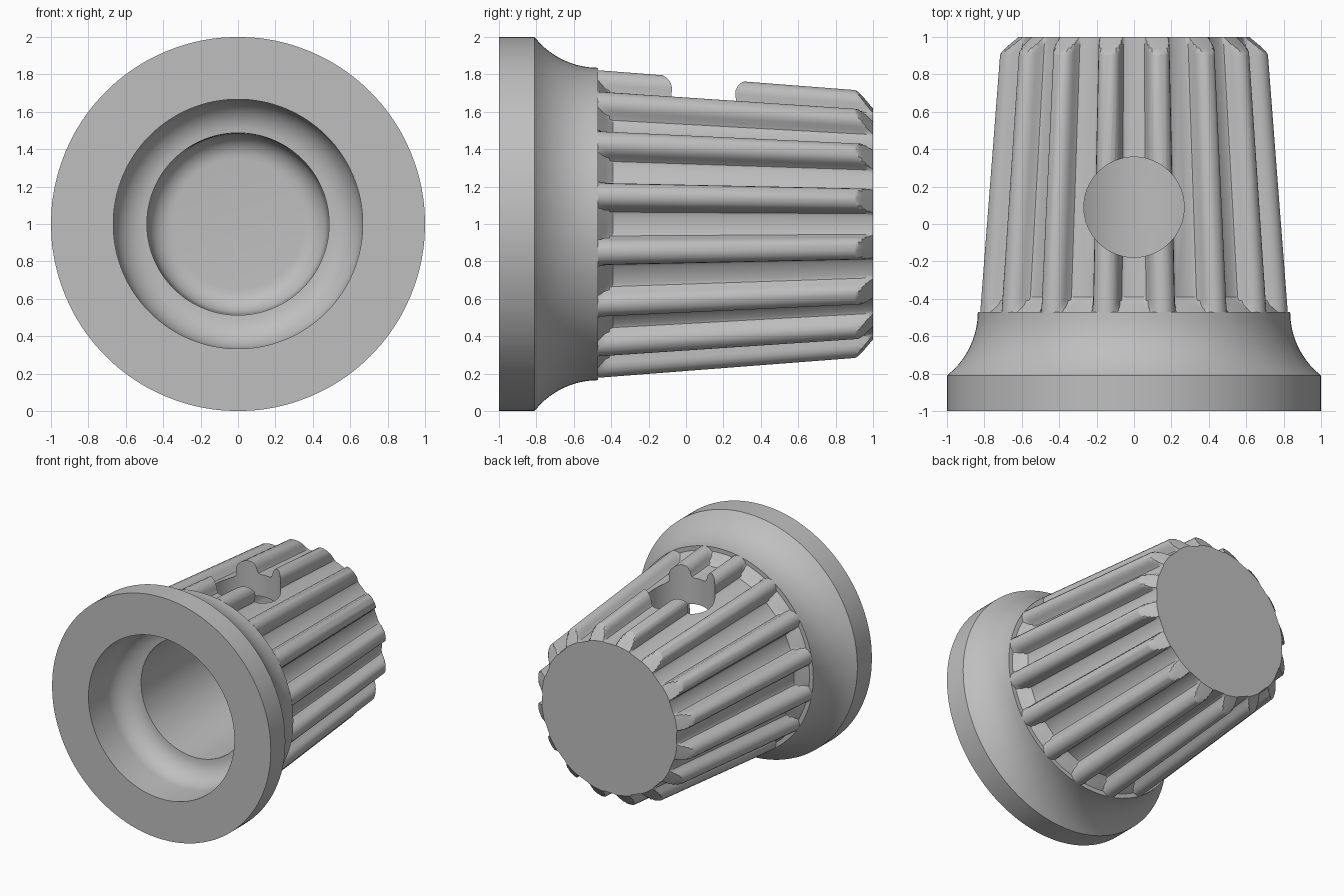
import bpy
import bmesh
from math import sin, cos, pi, radians, tau

cube = bpy.data.objects.get("Cube")
if cube:
    bpy.data.objects.remove(cube)

RIBS = 16
PITCH = tau / RIBS
CENTRE_Z = 1.0

grey = bpy.data.materials.new("plain grey")
grey.use_nodes = True
grey.diffuse_color = (0.52, 0.52, 0.52, 1)
grey.node_tree.nodes["Principled BSDF"].inputs["Base Color"].default_value = grey.diffuse_color

# Half cross-section of one rib: distance from its middle (in pitches), height share
HALF_RIB = [(0, 1), (0.08, 0.96), (0.15, 0.85), (0.2, 0.68), (0.23, 0.48),
            (0.245, 0.25), (0.275, 0.07), (0.33, 0), (0.5, 0)]
RIB = [(-u, h) for u, h in HALF_RIB[:0:-1]] + HALF_RIB[:-1]
COLUMNS = [((i + 0.5 + u) * PITCH, h) for i in range(RIBS) for u, h in RIB]


def lerp(y, y0, r0, y1, r1):
    return r0 + (r1 - r0) * (y - y0) / (y1 - y0)


def round_ring(y, r):
    return y, [r] * len(COLUMNS)


def ribbed_ring(y):
    """Fluted section with ramped groove ends and chamfered rib ends."""
    floor = lerp(y, -0.47, 0.72, 1, 0.615)
    crown = lerp(y, -0.47, 0.838, 0.905, 0.73)
    ramp = lerp(y, -0.47, 0.80, -0.39, 0.71)
    chamfer = lerp(y, 0.905, 0.735, 1, 0.62)
    return y, [min(max(floor + (crown - floor) * h, ramp), chamfer) for _, h in COLUMNS]


def arc(cy, cr, radius, start, end, steps):
    """Rings along an arc; angles in degrees, measured from +y towards +r."""
    for i in range(steps + 1):
        a = radians(start + (end - start) * i / steps)
        yield round_ring(cy + radius * cos(a), cr + radius * sin(a))


# Bore with rounded bottom, cove, mouth, flange, flare, then ribbed grip
rings = list(arc(0.57, 0.35, 0.13, 0, 90, 8))
rings[0] = round_ring(0.70, 0.35)
rings.append(round_ring(-0.57, 0.487))
rings += list(arc(-0.75, 0.487, 0.18, 0, 90, 10))[1:]
rings += [round_ring(-1, 0.667), round_ring(-1, 1), round_ring(-0.81, 1)]
rings += list(arc(-0.47, 1.268, 0.433, 218.3, 270, 10))[1:]
rings += [ribbed_ring(y) for y in (-0.47, -0.45, -0.43, -0.41, -0.39, 0.905,
                                   0.92, 0.94, 0.96, 0.98, 1)]

bm = bmesh.new()
loops = []
for y, radii in rings:
    loops.append([bm.verts.new((r * sin(a), y, CENTRE_Z + r * cos(a)))
                  for (a, _), r in zip(COLUMNS, radii)])
n = len(COLUMNS)
for low, high in zip(loops, loops[1:]):
    for i in range(n):
        j = (i + 1) % n
        bm.faces.new((low[i], low[j], high[j], high[i]))
bm.faces.new(loops[0])
bm.faces.new(loops[-1])
bmesh.ops.recalc_face_normals(bm, faces=bm.faces)
mesh = bpy.data.meshes.new("ribbed_knob")
bm.to_mesh(mesh)
bm.free()
mesh.materials.append(grey)
knob = bpy.data.objects.new("ribbed_knob", mesh)
bpy.context.collection.objects.link(knob)

# Round screw hole through the upper wall
bpy.ops.mesh.primitive_cylinder_add(vertices=64, radius=0.268, depth=1.0, location=(0, 0.09, 1.55))
cutter = bpy.context.object
cutter.name = "screw_hole_cutter"
cutter.hide_render = True
cutter.data.materials.append(grey)

bpy.ops.object.select_all(action='DESELECT')
knob.select_set(True)
bpy.context.view_layer.objects.active = knob
cut = knob.modifiers.new("screw_hole", 'BOOLEAN')
cut.operation = 'DIFFERENCE'
cut.solver = 'EXACT'
cut.object = cutter
bpy.ops.object.modifier_apply(modifier=cut.name)
bpy.data.objects.remove(cutter)
bpy.ops.object.shade_smooth_by_angle(angle=radians(32))
